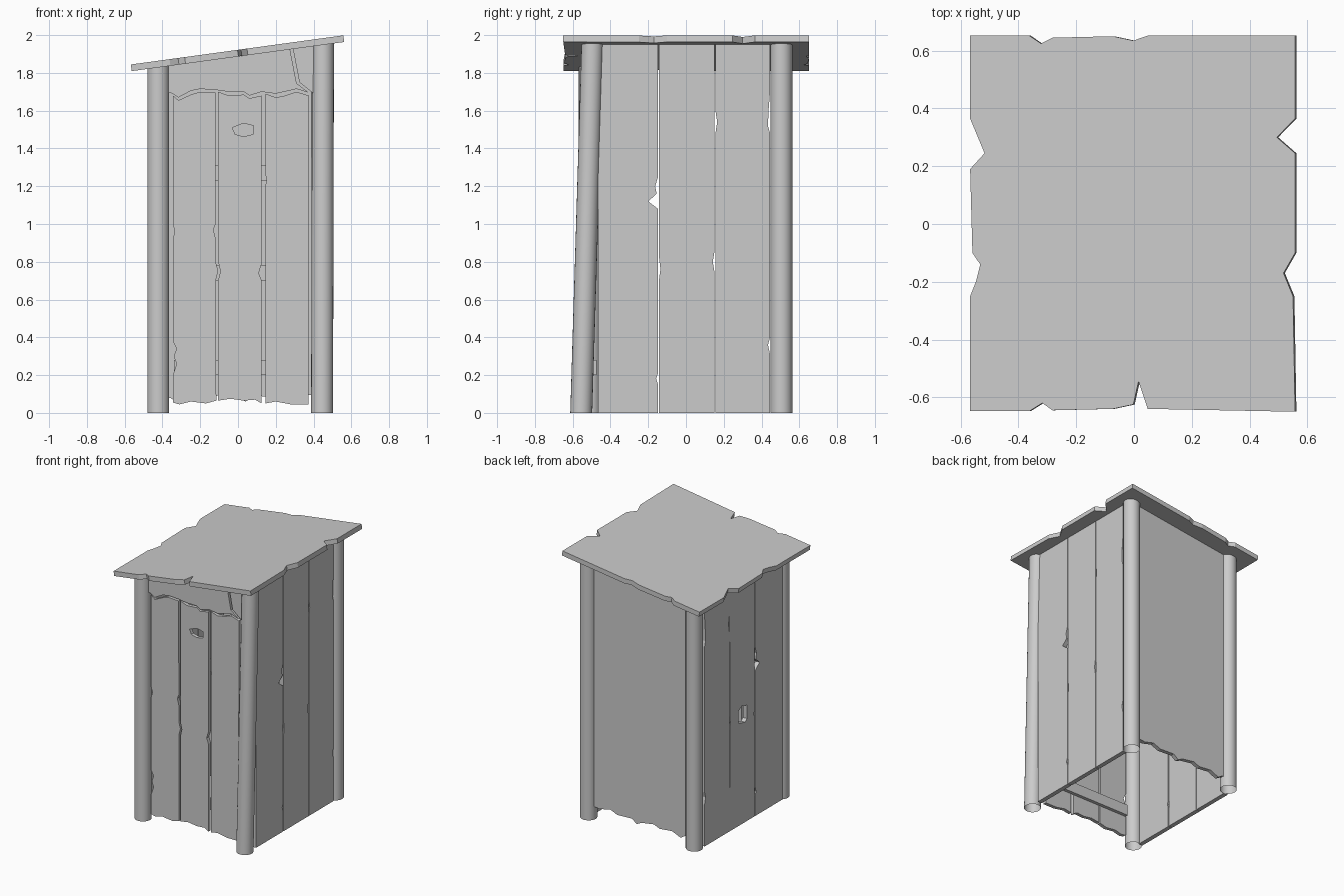
import bpy, bmesh
from mathutils import Matrix, Vector

SLOPE = 0.137


def roof_z(x):
    # middle of the roof slab at a given x
    return 1.827 + SLOPE * (x + 0.565)


# axes of a flat board: outline u, outline v, thickness
FACE_Y = Matrix(((1, 0, 0, 0), (0, 0, -1, 0), (0, 1, 0, 0), (0, 0, 0, 1)))
FACE_X = Matrix(((0, 0, 1, 0), (1, 0, 0, 0), (0, 1, 0, 0), (0, 0, 0, 1)))


def board(name, loops, thick, mat):
    """Extruded flat outline; further loops are holes."""
    cu = bpy.data.curves.new(name, 'CURVE')
    cu.dimensions = '2D'
    cu.fill_mode = 'BOTH'
    cu.extrude = thick / 2
    for pts in loops:
        sp = cu.splines.new('POLY')
        sp.points.add(len(pts) - 1)
        for p, (u, v) in zip(sp.points, pts):
            p.co = (u, v, 0, 1)
        sp.use_cyclic_u = True
    tmp = bpy.data.objects.new(name + "_outline", cu)
    bpy.context.collection.objects.link(tmp)
    dg = bpy.context.evaluated_depsgraph_get()
    me = bpy.data.meshes.new_from_object(tmp.evaluated_get(dg))
    bpy.data.objects.remove(tmp)
    me.name = name
    bm = bmesh.new()
    bm.from_mesh(me)
    bmesh.ops.remove_doubles(bm, verts=bm.verts, dist=1e-5)
    bmesh.ops.transform(bm, matrix=mat, verts=bm.verts)
    bmesh.ops.recalc_face_normals(bm, faces=bm.faces)
    for f in bm.faces:
        f.smooth = False
    bm.to_mesh(me)
    bm.free()
    ob = bpy.data.objects.new(name, me)
    bpy.context.collection.objects.link(ob)
    return ob


def post(name, foot, top, r=0.058):
    """Open round post sheared from foot to top."""
    h = roof_z(top[0])
    bm = bmesh.new()
    bmesh.ops.create_cone(bm, cap_ends=False, segments=24, radius1=r, radius2=r, depth=h)
    for v in bm.verts:
        end = foot if v.co.z < 0 else top
        v.co += Vector((end[0], end[1], h / 2))
    for f in bm.faces:
        f.smooth = True
    me = bpy.data.meshes.new(name)
    bm.to_mesh(me)
    bm.free()
    bpy.context.collection.objects.link(bpy.data.objects.new(name, me))


# Roof: chipped slab sloping along x
roof = [(-0.565, -0.648), (-0.36, -0.648), (-0.315, -0.62), (-0.28, -0.645), (-0.07, -0.64),
        (0, -0.625), (0.018, -0.545), (0.05, -0.64), (0.56, -0.65), (0.553, -0.25),
        (0.52, -0.17), (0.56, -0.1), (0.56, 0.245), (0.497, 0.3), (0.56, 0.365),
        (0.56, 0.652), (0.05, 0.652), (0, 0.635), (-0.07, 0.65), (-0.28, 0.645),
        (-0.32, 0.625), (-0.36, 0.652), (-0.565, 0.652), (-0.565, 0.365), (-0.515, 0.245),
        (-0.565, 0.19), (-0.557, -0.1), (-0.53, -0.14), (-0.545, -0.2), (-0.565, -0.25)]
tilt = Matrix(((1, 0, -SLOPE, 0), (0, 1, 0, 0), (SLOPE, 0, 1, roof_z(0)), (0, 0, 0, 1)))
board("roof", [roof], 0.035, tilt)

# Corner posts, the front right one leaning
post("front_left_post", (-0.422, -0.51), (-0.422, -0.51))
post("front_right_post", (0.445, -0.555), (0.45, -0.495))
post("back_left_post", (-0.422, 0.505), (-0.422, 0.505))
post("back_right_post", (0.445, 0.505), (0.445, 0.505))

# Side walls: three chipped planks each, the left one with a small window
window = [(-0.05, 0.76), (-0.03, 0.74), (0.045, 0.76), (0.05, 0.85), (0.01, 0.875), (-0.05, 0.86)]
for side, x in (("left", -0.448), ("right", 0.457)):
    t = roof_z(x) - 0.012
    planks = [
        [(-0.465, 0), (-0.148, 0), (-0.148, 0.15), (-0.158, 0.18), (-0.148, 0.21), (-0.148, 1.08),
         (-0.2, 1.12), (-0.155, 1.16), (-0.163, 1.2), (-0.148, 1.25), (-0.147, t), (-0.465, t)],
        [(-0.142, 0), (0.151, 0), (0.15, 0.75), (0.142, 0.8), (0.15, 0.85), (0.151, t),
         (-0.142, t), (-0.142, 0.82), (-0.135, 0.76), (-0.142, 0.71)],
        [(0.156, 0), (0.445, 0), (0.445, 0.31), (0.434, 0.36), (0.445, 0.4), (0.445, 1.48),
         (0.434, 1.52), (0.437, 1.6), (0.445, 1.7), (0.446, t), (0.156, t), (0.156, 1.6),
         (0.165, 1.54), (0.156, 1.48)]]
    for i, pl in enumerate(planks):
        loops = [pl, window] if side == "left" and i == 1 else [pl]
        board(f"{side}_wall_plank_{i + 1}", loops, 0.033, Matrix.Translation((x, 0, 0)) @ FACE_X)

# Back wall: one sheet with a ragged bottom
back = [(-0.41, 0.07), (-0.36, 0.08), (-0.32, 0.055), (-0.25, 0.085), (-0.15, 0.075),
        (-0.1, 0.095), (0, 0.08), (0.04, 0.06), (0.08, 0.09), (0.2, 0.085), (0.26, 0.11),
        (0.34, 0.09), (0.43, 0.1), (0.43, roof_z(0.43)), (-0.41, roof_z(-0.41))]
board("back_wall", [back], 0.03, Matrix.Translation((0, 0.505, 0)) @ FACE_Y)

# Door: three ragged planks, the middle one with a peephole
front = Matrix.Translation((0, -0.512, 0)) @ FACE_Y
door = [
    [(-0.345, 0.055), (-0.31, 0.045), (-0.25, 0.06), (-0.17, 0.05), (-0.115, 0.065),
     (-0.118, 0.7), (-0.105, 0.75), (-0.118, 0.8), (-0.118, 0.92), (-0.13, 0.97),
     (-0.118, 1.0), (-0.12, 1.695), (-0.2, 1.7), (-0.25, 1.685), (-0.315, 1.655),
     (-0.345, 1.68), (-0.345, 1.0), (-0.335, 0.96), (-0.345, 0.92), (-0.345, 0.38),
     (-0.325, 0.34), (-0.34, 0.3), (-0.325, 0.26), (-0.345, 0.2)],
    [(-0.105, 0.065), (-0.04, 0.075), (0.03, 0.065), (0.09, 0.07), (0.125, 0.05),
     (0.125, 0.7), (0.11, 0.74), (0.125, 0.79), (0.125, 1.68), (0.06, 1.665),
     (0.03, 1.685), (-0.05, 1.68), (-0.105, 1.7), (-0.105, 0.8), (-0.093, 0.75), (-0.105, 0.7)],
    [(0.145, 0.05), (0.2, 0.06), (0.28, 0.045), (0.372, 0.045), (0.375, 1.68), (0.31, 1.7),
     (0.25, 1.68), (0.2, 1.67), (0.145, 1.69), (0.145, 1.27), (0.15, 1.23), (0.145, 1.2)]]
peephole = [(-0.03, 1.51), (-0.015, 1.475), (0.03, 1.463), (0.08, 1.475), (0.082, 1.52), (0.03, 1.533)]
for i, pl in enumerate(door):
    board(f"door_plank_{i + 1}", [pl, peephole] if i == 1 else [pl], 0.026, front)

# Battens across the inside of the door
for i, z in enumerate((0.24, 0.74, 1.27)):
    bar = [(-0.34, z - 0.04), (0.37, z - 0.04), (0.37, z + 0.04), (-0.34, z + 0.04)]
    board(f"door_batten_{i + 1}", [bar], 0.025, Matrix.Translation((0, -0.487, 0)) @ FACE_Y)

# Header above the door, with a broken-off corner
header = [(-0.38, 1.7), (-0.345, 1.69), (-0.315, 1.67), (-0.25, 1.705), (-0.2, 1.715),
          (-0.12, 1.71), (-0.05, 1.7), (0.03, 1.7), (0.06, 1.68), (0.125, 1.7), (0.2, 1.69),
          (0.31, 1.715), (0.375, 1.695), (0.31, 1.745), (0.272, roof_z(0.272)),
          (-0.38, roof_z(-0.38))]
corner = [(0.4, 1.69), (0.325, 1.75), (0.288, roof_z(0.288)), (0.4, roof_z(0.4))]
board("door_header", [header], 0.03, front)
board("door_header_corner", [corner], 0.03, front)
